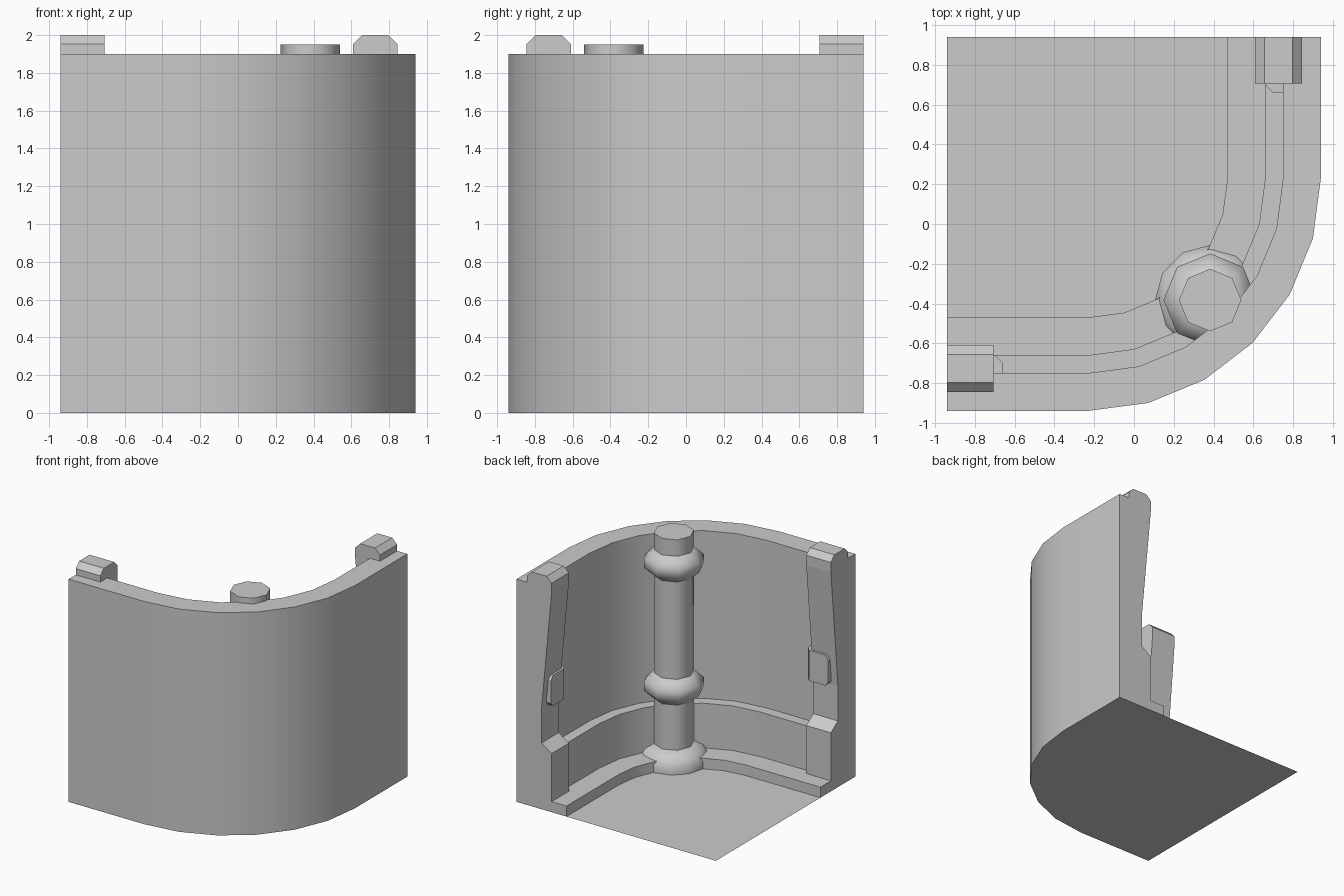
import bpy, bmesh
from math import sin, cos, radians, pi

if "Cube" in bpy.data.objects:
    bpy.data.objects.remove(bpy.data.objects["Cube"])


def loft(name, rings, smooth=None):
    """Skin a list of equal-length closed rings and cap both ends."""
    bm = bmesh.new()
    rows = [[bm.verts.new(p) for p in r] for r in rings]
    n = len(rows[0])
    for a, b in zip(rows, rows[1:]):
        for i in range(n):
            j = (i + 1) % n
            bm.faces.new((a[i], a[j], b[j], b[i]))
    bm.faces.new(rows[0])
    bm.faces.new(rows[-1])
    bmesh.ops.recalc_face_normals(bm, faces=bm.faces)
    me = bpy.data.meshes.new(name)
    bm.to_mesh(me)
    bm.free()
    ob = bpy.data.objects.new(name, me)
    bpy.context.collection.objects.link(ob)
    if smooth:
        bpy.ops.object.select_all(action='DESELECT')
        ob.select_set(True)
        bpy.context.view_layer.objects.active = ob
        bpy.ops.object.shade_smooth_by_angle(angle=radians(smooth))
    return ob


def lathe(name, profile, sides):
    """Turned part around the column axis; profile is (radius, z)."""
    return loft(name, [[(0.383 + r * cos(2 * pi * k / sides),
                         -0.383 + r * sin(2 * pi * k / sides), z)
                        for k in range(sides)] for r, z in profile], 46)


# Curved wall: stepped section swept straight, round the corner, straight
E, C = 0.94, 0.23


def section(profile, angle, end=None):
    out = []
    for r, z in profile:
        x, y = -C + r * sin(angle), C - r * cos(angle)
        if end == 'start':
            x = -E
        elif end == 'finish':
            y = E
        out.append((x, y, z))
    return out


def sweep(profile):
    arc = [section(profile, radians(15 * k)) for k in range(7)]
    return ([section(profile, 0, 'start')] + arc
            + [section(profile, pi / 2, 'finish')])


wall_profile = [(1.17, 0), (1.17, 0.47), (1.17, 1.9), (0.98, 1.9), (0.98, 0.47),
                (0.89, 0.47), (0.89, 0.09), (0.70, 0.09), (0.70, 0)]
loft("curved_wall", sweep(wall_profile), 30)

# Floor: single sheet inside the wall's inner foot
inner = [s[0] for s in sweep([(0.70, 0)])] + [(-E, E, 0)]
floor = bpy.data.meshes.new("floor")
floor.from_pydata(inner, [], [list(range(len(inner)))])
bpy.context.collection.objects.link(bpy.data.objects.new("floor", floor))

# Corner column with two collars and a base flange
lathe("column", [(0.157, 0), (0.157, 1.95)], 8)
for name, z in (("upper_collar", 1.70), ("middle_collar", 0.65)):
    lathe(name, [(0.157, z - 0.11), (0.235, z - 0.04),
                 (0.235, z + 0.04), (0.157, z + 0.11)], 8)
lathe("base_flange", [(0.277, 0), (0.277, 0.06), (0.235, 0.12), (0.157, 0.155)], 12)

# End ribs with hooked tops and side clips, mirrored across the diagonal
rib = [(0.66, 0.09), (0.61, 0.09), (0.61, 0.50), (0.705, 0.565), (0.705, 0.86),
       (0.61, 1.87), (0.61, 1.953), (0.657, 2.0), (0.797, 2.0), (0.844, 1.953),
       (0.844, 1.9), (0.75, 1.9), (0.75, 0.47), (0.66, 0.47)]
clip = [(0.66, 0.86), (0.85, 0.86), (0.88, 0.89), (0.88, 1.08), (0.85, 1.12), (0.66, 1.12)]


def right_side(x, y, z):
    return (x, y, z)


def left_side(x, y, z):
    return (-y, -x, z)


for side, place in (("right", right_side), ("left", left_side)):
    loft(side + "_rib", [[place(x, y, z) for x, z in rib] for y in (0.708, E)])
    loft(side + "_clip", [[place(x, max(y, y_min), z) for y, z in clip]
                          for x, y_min in ((0.76, 0.66), (0.70, 0.66), (0.66, 0.70))])
